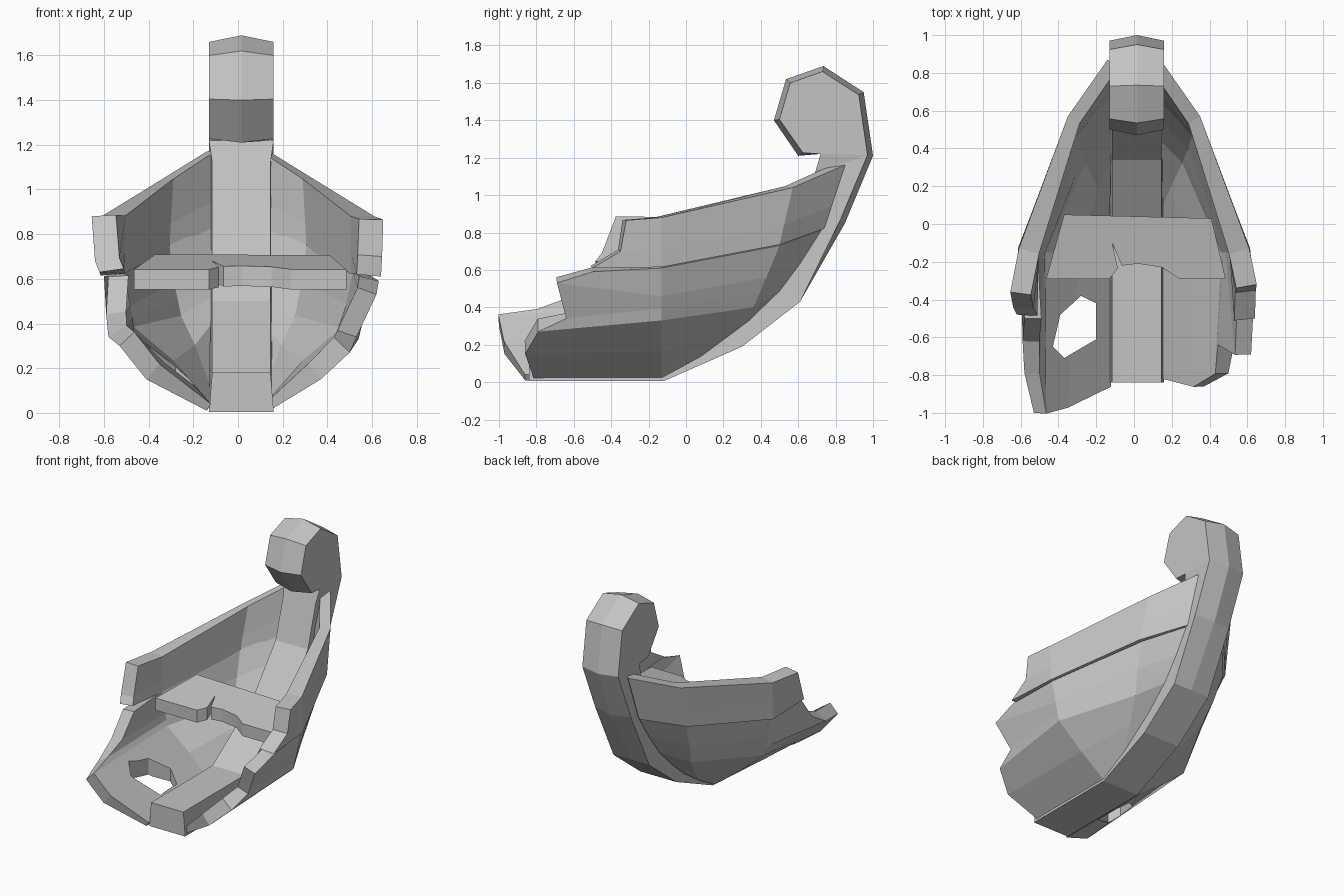
import bpy
import bmesh
from mathutils import Vector

default_cube = bpy.data.objects.get("Cube")
if default_cube:
    bpy.data.objects.remove(default_cube, do_unlink=True)

# One weathered grey for everything
grey = bpy.data.materials.new("weathered grey")
grey.use_nodes = True
grey.diffuse_color = (0.55, 0.55, 0.55, 1)
grey.node_tree.nodes["Principled BSDF"].inputs["Base Color"].default_value = grey.diffuse_color


def make_object(name, bm):
    mesh = bpy.data.meshes.new(name)
    bm.to_mesh(mesh)
    bm.free()
    mesh.materials.append(grey)
    obj = bpy.data.objects.new(name, mesh)
    bpy.context.collection.objects.link(obj)
    return obj


def stack_rings(name, rings):
    """Solid made by joining matching closed rings and capping both ends."""
    bm = bmesh.new()
    layers = [[bm.verts.new(p) for p in ring] for ring in rings]
    count = len(rings[0])
    for low, high in zip(layers, layers[1:]):
        for i in range(count):
            j = (i + 1) % count
            bm.faces.new((low[i], low[j], high[j], high[i]))
    for cap in (layers[0], layers[-1]):
        bm.faces.new(cap)
    bmesh.ops.recalc_face_normals(bm, faces=bm.faces)
    # Split the concave caps cleanly
    bmesh.ops.triangulate(bm, faces=[f for f in bm.faces if len(f.verts) > 4])
    return make_object(name, bm)


def apply_modifier(obj, modifier):
    bpy.context.view_layer.objects.active = obj
    bpy.ops.object.modifier_apply(modifier=modifier.name)


def plank_shell(name, rows, ends, side, thickness, first_row_weight):
    """Loft strake lines from the broken end to the bow, thickened inwards."""
    bm = bmesh.new()
    grid = []
    for row, end in zip(rows, ends):
        grid.append([bm.verts.new((side * x, y, z)) for x, y, z in [end] + row])
    for low, high in zip(grid, grid[1:]):
        for i in range(len(low) - 1):
            bm.faces.new((low[i], low[i + 1], high[i + 1], high[i]))
    bm.normal_update()
    if sum(f.normal.x * f.calc_area() for f in bm.faces) * side < 0:
        bmesh.ops.reverse_faces(bm, faces=bm.faces)
    obj = make_object(name, bm)
    # The planking thins towards the keel and the bow
    group = obj.vertex_groups.new(name="thickness")
    columns = len(ends[:1] + rows[0])
    for index in range(len(obj.data.vertices)):
        row, column = divmod(index, columns)
        weight = 1 if column < 2 else .65
        group.add([index], weight * (first_row_weight if row == 0 else 1), "REPLACE")
    solid = obj.modifiers.new("thickness", "SOLIDIFY")
    solid.thickness = thickness
    solid.offset = -1
    solid.use_even_offset = True
    solid.vertex_group = group.name
    apply_modifier(obj, solid)
    return obj


# Keel and curled stem: outer edge from the broken end round the curl
outer = [(-.84, .005), (-.12, .005), (.3, .19), (.61, .43), (.85, .85), (1, 1.21),
         (.95, 1.55), (.735, 1.69), (.535, 1.62), (.47, 1.4), (.6, 1.21)]
inner = [(.72, 1.22), (.69, 1.12), (.6, .82), (.34, .5), (-.13, .18), (-.84, .18)]


def inset_path(path, amount, start):
    """Move the points from start onwards sideways, towards the inside."""
    result = list(path[:start])
    for i in range(start, len(path)):
        before = Vector(path[i - 1])
        after = Vector(path[min(i + 1, len(path) - 1)])
        along = (after - before).normalized()
        result.append(Vector(path[i]) + amount * Vector((-along.y, along.x)))
    return result


# The outside is flat along the bottom and ridged up the stem
side_outline = inset_path(outer, .03, 4) + inner
centre_outline = outer + inner
keel_rings = []
for offset, outline in ((-.145, side_outline), (0, centre_outline), (.145, side_outline)):
    keel_rings.append([(.015 + offset * (.9 if i > len(outer) else 1), y, z)
                       for i, (y, z) in enumerate(outline)])
stack_rings("keel_and_curled_stem", keel_rings)

# Lower hull: lines from keel to strake, each running midship to bow
hull_rows = [
    [(.14, -.13, .01), (.14, .05, .11), (.14, .23, .23)],
    [(.345, -.13, .165), (.22, .22, .26), (.14, .37, .35)],
    [(.54, -.13, .33), (.29, .36, .4), (.14, .51, .49)],
    [(.57, -.13, .46), (.33, .43, .56), (.14, .63, .65)],
    [(.6, -.13, .61), (.35, .5, .73), (.14, .74, .82)],
]
left_ends = [(.14, -.81, .01), (.37, -.86, .15), (.5, -.79, .27),
             (.53, -.64, .34), (.62, -.69, .53), (.63, -.5, .59)]
right_ends = [(.14, -.86, .01), (.41, -.97, .15), (.53, -1, .3),
              (.58, -.79, .34), (.59, -.62, .44), (.58, -.5, .61)]
# An extra line near the chine gives the break its jagged edge
chine = [tuple((Vector(a) + Vector(b)) / 2) for a, b in zip(hull_rows[2], hull_rows[3])]
hull_rows.insert(3, chine)

left_hull = plank_shell("left_hull", hull_rows, left_ends, 1, .09, .4)
right_hull = plank_shell("right_hull", hull_rows, right_ends, -1, .09, .4)

# Hole knocked through the right hull
hole = [(-.43, -.65), (-.39, -.48), (-.28, -.38), (-.2, -.42), (-.2, -.61), (-.37, -.71)]
cutter = stack_rings("hole_cutter", [[(x, y, z) for x, y in hole] for z in (-.3, .55)])
cutter.hide_render = True
cut = right_hull.modifiers.new("hole", "BOOLEAN")
cut.operation = "DIFFERENCE"
cut.solver = "EXACT"
cut.object = cutter
apply_modifier(right_hull, cut)
bpy.data.objects.remove(cutter, do_unlink=True)

# Raised top strakes, splintered at the broken end
strake_rows = [
    [(.615, -.13, .615), (.37, .5, .735), (.145, .75, .825)],
    [(.61, -.13, .88), (.35, .57, 1.04), (.14, .87, 1.17)],
]
middle = [tuple(Vector(a).lerp(Vector(b), .35)) for a, b in zip(*strake_rows)]
strake_rows.insert(1, middle)
plank_shell("left_top_strake", strake_rows,
            [(.64, -.5, .61), (.645, -.35, .7), (.65, -.32, .865)], 1, .11, 1)
plank_shell("right_top_strake", strake_rows,
            [(.62, -.48, .63), (.64, -.44, .68), (.655, -.36, .88)], -1, .11, 1)

# Bench with a cracked, bitten front edge, tipped slightly forwards
bench = [(-.465, -.29), (-.13, -.29), (-.085, -.235), (-.115, -.1), (-.065, -.22),
         (.02, -.21), (.15, -.23), (.24, -.29), (.485, -.29), (.41, .03), (-.37, .05)]


def bench_height(y):
    return .7 + .2 * y


stack_rings("bench", [[(x, y, bench_height(y) - drop) for x, y in bench] for drop in (.09, 0)])
